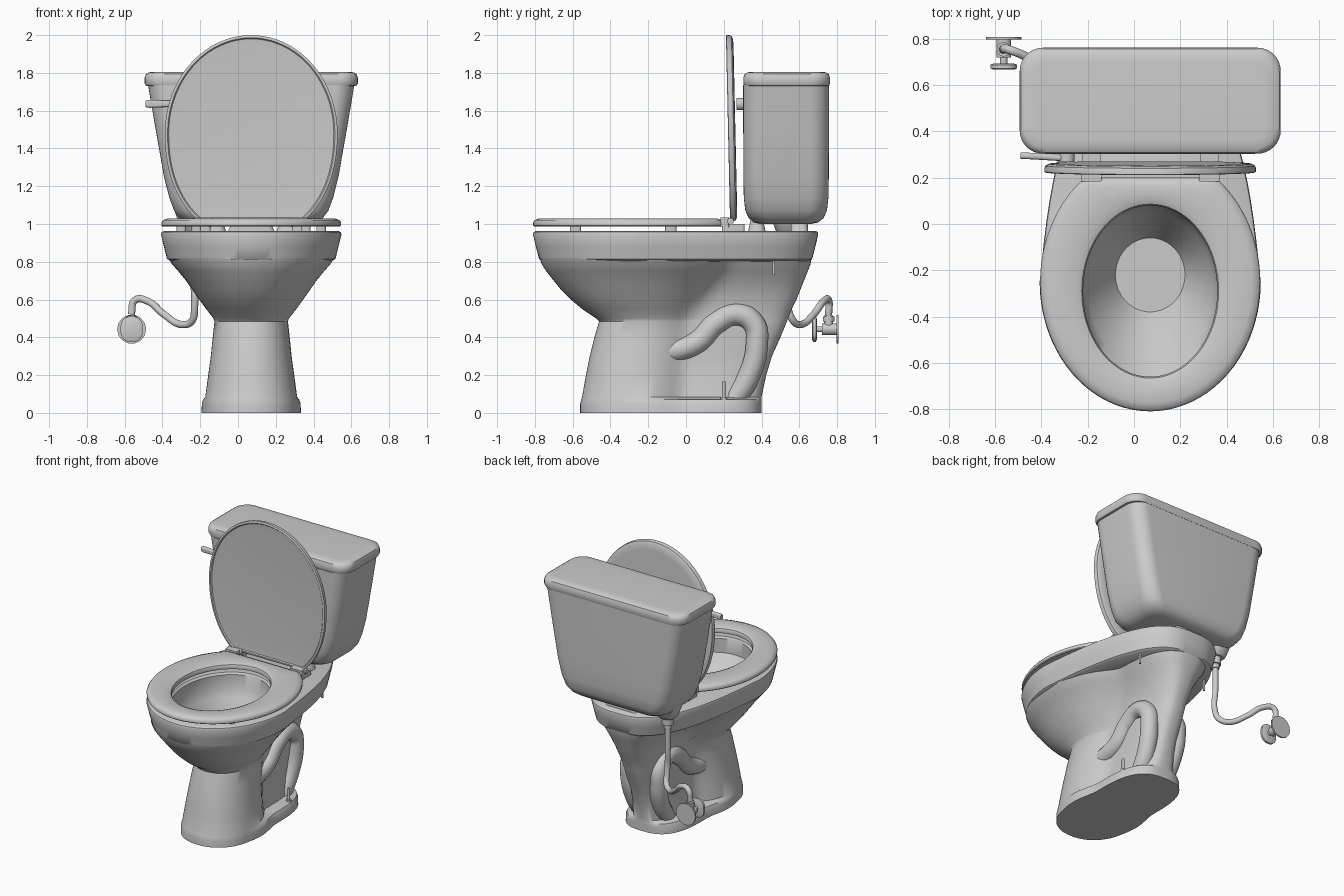
import bpy, bmesh, math
from mathutils import Vector

if "Cube" in bpy.data.objects:
    bpy.data.objects.remove(bpy.data.objects["Cube"])

CX = 0.07   # centre line of the toilet (the valve sticks out to the left)


def loft(name, rings, cap0=True, cap1=True):
    bm = bmesh.new()
    rows = [[bm.verts.new(p) for p in r] for r in rings]
    n = len(rows[0])
    for a, b in zip(rows, rows[1:]):
        for i in range(n):
            j = (i + 1) % n
            bm.faces.new((a[i], a[j], b[j], b[i]))
    if cap0:
        bm.faces.new(rows[0][::-1])
    if cap1:
        bm.faces.new(rows[-1])
    bmesh.ops.remove_doubles(bm, verts=bm.verts, dist=0.0002)
    bmesh.ops.recalc_face_normals(bm, faces=bm.faces)
    me = bpy.data.meshes.new(name)
    bm.to_mesh(me)
    bm.free()
    ob = bpy.data.objects.new(name, me)
    bpy.context.collection.objects.link(ob)
    return ob


def tube(name, pts, r):
    cu = bpy.data.curves.new(name, 'CURVE')
    cu.dimensions = '3D'
    cu.bevel_depth, cu.bevel_resolution, cu.use_fill_caps = r, 5, True
    sp = cu.splines.new('BEZIER')
    sp.bezier_points.add(len(pts) - 1)
    for bp, p in zip(sp.bezier_points, pts):
        bp.co = p
        bp.handle_left_type = bp.handle_right_type = 'AUTO'
    ob = bpy.data.objects.new(name, cu)
    bpy.context.collection.objects.link(ob)
    return ob


def oval(z, a, yf, yb, yc=-0.25, n=2, taper=0, ymax=9, N=80):
    """Egg outline: ellipse in front of yc, superellipse behind it."""
    out = []
    for i in range(N):
        t = 2 * math.pi * i / N
        c, s = math.cos(t), math.sin(t)
        if s <= 0:
            x, y = a * c, yc + (yc - yf) * s
        else:
            k = s ** (2 / n)
            x = a * math.copysign(abs(c) ** (2 / n), c) * (1 - taper * k)
            y = yc + (yb - yc) * k
        out.append(Vector((CX + x, min(y, ymax), z)))
    return out


def rrect(z, hx, hy, r, cy, cx=CX, k=8):
    out = []
    for q, (sx, sy) in enumerate(((1, 1), (-1, 1), (-1, -1), (1, -1))):
        for i in range(k + 1):
            t = (q + i / k) * math.pi / 2
            out.append(Vector((cx + sx * (hx - r) + r * math.cos(t),
                               cy + sy * (hy - r) + r * math.sin(t), z)))
    return out


# Pedestal and bowl shell: front lobe blended with a narrow rear lobe
def body_ring(z, yf, ye, a, yb, b, N=44):
    def lobe(y, y0, y1, w, n):
        u = abs((2 * y - y0 - y1) / (y1 - y0))
        return w * (1 - u ** n) ** (1 / n) if u < 1 else 0
    side = []
    for i in range(N + 1):
        y = yf + (yb - yf) * (1 - math.cos(math.pi * i / N)) / 2
        w = (lobe(y, yf, ye, a, 2.15) ** 5 + lobe(y, -.35, yb, b, 2.8) ** 5) ** .2
        side.append((w, y))
    return ([Vector((CX + w, y, z)) for w, y in side] +
            [Vector((CX - w, y, z)) for w, y in side[-2:0:-1]])


loft("pedestal", [body_ring(*r) for r in (
    (0, -.56, 0, .25, .40, .235), (.05, -.56, 0, .248, .40, .232),
    (.07, -.555, 0, .245, .40, .22), (.085, -.55, 0, .242, .40, .15),
    (.2, -.53, 0, .227, .425, .13), (.3, -.51, 0, .213, .455, .125),
    (.4, -.485, .01, .202, .50, .13), (.485, -.46, .02, .192, .535, .13),
    (.50, -.475, .03, .198, .54, .13), (.55, -.55, .07, .238, .56, .135),
    (.6, -.61, .11, .275, .585, .145), (.65, -.66, .15, .31, .605, .16),
    (.7, -.70, .19, .345, .625, .185), (.75, -.74, .23, .385, .645, .215),
    (.79, -.765, .26, .42, .66, .245), (.82, -.775, .27, .435, .665, .26))],
    cap1=False)

# Rim, deck and inner basin down to the water disc
egg = dict(n=3, taper=.2)
loft("rim_and_basin", [
    oval(.80, .30, -.66, .5, **egg), oval(.805, .43, -.765, .655, **egg),
    oval(.815, .446, -.778, .668, **egg), oval(.88, .462, -.795, .685, **egg),
    oval(.945, .478, -.81, .70, **egg), oval(.957, .474, -.806, .697, **egg),
    oval(.963, .462, -.795, .688, **egg),
    oval(.963, .305, -.67, .09, yc=-.29), oval(.95, .29, -.66, .08, yc=-.29),
    oval(.85, .295, -.66, .08, yc=-.29), oval(.80, .27, -.61, .05, yc=-.28),
    oval(.70, .215, -.49, .0, yc=-.24), oval(.58, .15, -.38, -.06, yc=-.22)],
    cap0=False)

# Seat ring
seat = dict(ymax=.2)
sec = ((.987, .47, .0), (.992, .475, .0), (1.008, .476, .0), (1.02, .468, .0), (1.03, .44, .0))
rings = [oval(z, a, -.81 + .476 - a, .31 - .476 + a, ymax=.2 - .476 + a) for z, a, _ in sec]
hole = [oval(z, .29 + d, -.66 - d, .08 + d, yc=-.29)
        for z, d in ((1.028, .03), (1.018, .006), (1.005, 0), (.987, .004))]
loft("seat", rings + hole + [rings[0]], False, False)


# Raised lid, recessed on its front side
def lid_ring(d, i):
    return [Vector((p.x, d - .022 * (-p.y - 1.02), -p.y)) for p in
            oval(0, .457 - i, -2.0 + i, -.92 - i, yc=-1.48, n=2.2, ymax=-1.015 - i)]


loft("lid", [lid_ring(*q) for q in (
    (.272, .06), (.27, .02), (.262, .004), (.252, 0), (.236, 0), (.233, .004),
    (.233, .014), (.24, .02), (.243, .06))])

# Tank, tank lid
loft("tank", [rrect(z, hx, hy, r, .53) for z, hx, hy, r in (
    (1.0, .31, .13, .09), (1.008, .345, .17, .1), (1.03, .378, .197, .1),
    (1.07, .408, .216, .1), (1.14, .434, .224, .1), (1.25, .462, .226, .1),
    (1.5, .506, .227, .1), (1.735, .546, .227, .1))])
loft("tank_lid", [rrect(z, hx, hy, r, .533) for z, hx, hy, r in (
    (1.73, .545, .215, .09), (1.733, .558, .225, .1), (1.745, .564, .229, .1),
    (1.775, .564, .229, .1), (1.793, .558, .223, .1), (1.803, .542, .207, .09),
    (1.806, .50, .17, .07))])

# Flush lever
tube("lever_pivot", [(-.29, .32, 1.635), (-.29, .268, 1.635)], .033)
loft("lever_arm", [[Vector((p.z, p.x, p.y)) for p in rrect(x, .014, h, .012, 1.636, cx=y)]
                   for x, y, h in ((-.27, .283, .018), (-.38, .29, .017), (-.47, .295, .021), (-.49, .296, .017))])

for s in (-1, 1):
    # Trapway bulge
    x = CX + s * .115
    tube("trapway", [(x, -.18, .325), (x, -.06, .33), (x, .06, .375), (x, .16, .475),
                     (x, .27, .522), (x, .36, .47), (x, .375, .36), (x - s * .01, .335, .2),
                     (x - s * .02, .25, .06)], .06)
    # Seat hinge, tank supports
    hx = CX + s * .255
    loft("hinge_block", [rrect(z, .045, .022, .008, .205, cx=hx) for z in (.985, 1.035)])
    loft("hinge_base", [rrect(z, .04, .06, .012, .25, cx=hx) for z in (.955, 1.0)])
    tube("hinge_pin", [(hx - .055, .235, 1.015), (hx + .055, .235, 1.015)], .018)
    loft("tank_support", [rrect(z, h, h * .7, h * .6, .375, cx=CX + s * .2)
                          for z, h in ((.95, .07), (.98, .06), (1.03, .045))])
    # Bolts and seat bumpers
    tube("floor_bolt", [(CX + s * .19, .2, .05), (CX + s * .19, .2, .165)], .009)
    tube("floor_bolt_nut", [(CX + s * .19, .2, .06), (CX + s * .19, .2, .085)], .018)
    tube("tank_bolt", [(CX + s * .27, .465, .73), (CX + s * .27, .465, .83)], .007)
    for y, bx in ((-.585, .29), (-.08, .37)):
        loft("seat_bumper", [rrect(z, .025, .03, .015, y, cx=CX + s * bx) for z in (.96, .99)])
loft("rear_tank_support", [rrect(z, h, .045, .03, .6) for z, h in ((.95, .13), (1.01, .1))])

# Water inlet under the tank, supply hose
IX, IY = -.235, .54
loft("inlet_boss", [rrect(z, h, h, h * .9, IY, cx=IX) for z, h in (
    (.95, .05), (.965, .065), (1.02, .085), (1.10, .11))])
tube("inlet_nut", [(IX, IY, .90), (IX, IY, .955)], .038)
tube("inlet_collar", [(IX, IY, .87), (IX, IY, .91)], .026)
tube("supply_hose", [(IX, IY, .9), (IX, IY, .72), (IX + .005, .54, .56), (-.245, .57, .485),
                     (-.3, .61, .468), (-.39, .675, .52), (-.48, .73, .592),
                     (-.545, .755, .597), (-.565, .755, .52)], .019)

# Shut-off valve with wall plate and knob
VX, VZ = -.563, .443
tube("valve_outlet", [(VX, .755, VZ), (VX, .755, .515)], .024)
tube("valve_nut", [(VX, .755, .485), (VX, .755, .51)], .031)
tube("valve_body", [(VX, .72, VZ), (VX, .805, VZ)], .032)
tube("valve_stem", [(VX, .68, VZ), (VX, .73, VZ)], .016)
tube("wall_plate", [(VX, .797, VZ), (VX, .808, VZ)], .077)
loft("valve_knob", [[Vector((p.x, p.z, p.y)) for p in rrect(y, .058 - e, .067 - e, .05 - e, VZ, cx=VX)]
                    for y, e in ((.668, .012), (.673, 0), (.688, 0), (.693, .012))])

# Turn curves into meshes and shade smooth
bpy.ops.object.select_all(action='SELECT')
bpy.context.view_layer.objects.active = bpy.data.objects["pedestal"]
bpy.ops.object.convert(target='MESH')
bpy.ops.object.shade_smooth_by_angle(angle=math.radians(38))
